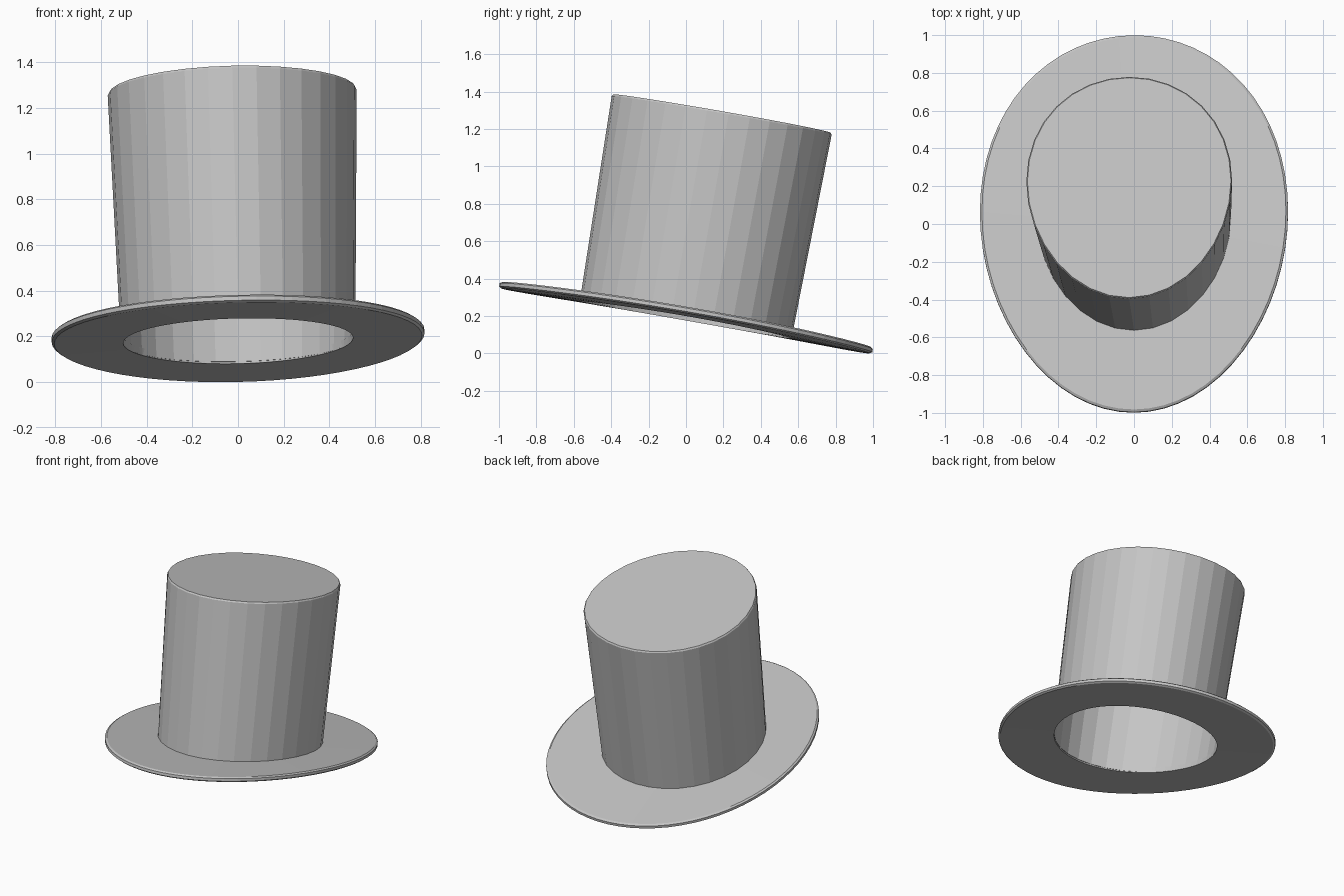
import bpy
import bmesh
import math
from mathutils import Matrix, Vector

PITCH, ROLL = math.radians(-10.0), math.radians(-1.35)
EGG = 0.06  # how far the widest point sits behind the middle

cube = bpy.data.objects.get("Cube")
if cube:
    bpy.data.objects.remove(cube, do_unlink=True)

felt = bpy.data.materials.new("grey_felt")
felt.use_nodes = True
GREY = (0.56, 0.56, 0.56, 1)
felt.diffuse_color = GREY
felt.node_tree.nodes["Principled BSDF"].inputs["Base Color"].default_value = GREY


def oval(rx, ry, z, sides):
    """Egg-shaped ring, slightly fuller towards the back."""
    for i in range(sides):
        a = math.tau * i / sides
        yield Vector((rx * math.cos(a), ry * (math.sin(a) + EGG * math.cos(a) ** 2), z))


def loft(name, rings, sides, closed):
    """Skin rings (rx, ry, z); closed joins last to first, else caps both ends."""
    bm = bmesh.new()
    loops = [[bm.verts.new(p) for p in oval(*ring, sides)] for ring in rings]
    pairs = list(zip(loops, loops[1:]))
    if closed:
        pairs.append((loops[-1], loops[0]))
    else:
        bm.faces.new(loops[0])
        bm.faces.new(loops[-1])
    for lower, upper in pairs:
        for i in range(sides):
            j = (i + 1) % sides
            bm.faces.new((lower[i], lower[j], upper[j], upper[i]))
    bmesh.ops.recalc_face_normals(bm, faces=bm.faces)
    mesh = bpy.data.meshes.new(name)
    bm.to_mesh(mesh)
    bm.free()
    mesh.materials.append(felt)
    ob = bpy.data.objects.new(name, mesh)
    bpy.context.collection.objects.link(ob)
    return ob


# Oval brim with softened rim and an opening for the head
brim = loft("brim", [
    (0.503, 0.57, 0), (0.805, 1.0, 0), (0.816, 1.013, 0.008),
    (0.816, 1.013, 0.026), (0.805, 1.0, 0.034), (0.503, 0.57, 0.034),
], 64, closed=True)

# Curl the brim sides up gently
for v in brim.data.vertices:
    v.co.z += 0.022 * v.co.x ** 2 + 0.008 * (1 - v.co.y ** 2)

# Slightly flared hollow crown: inner lid, inner wall, outer wall, bevelled top
crown = loft("crown", [
    (0.535, 0.586, 1.108), (0.505, 0.567, 0.014), (0.513, 0.575, 0.014),
    (0.545, 0.597, 1.115), (0.539, 0.591, 1.125),
], 32, closed=False)

# Tip the hat back and sideways, then rest it on the ground and centre it
tilt = Matrix.Rotation(PITCH, 4, "X") @ Matrix.Rotation(ROLL, 4, "Y")
parts = (brim, crown)
for ob in parts:
    ob.data.transform(tilt)
points = [v.co for ob in parts for v in ob.data.vertices]
low = Vector([min(p[k] for p in points) for k in range(3)])
high = Vector([max(p[k] for p in points) for k in range(3)])
shift = Vector((-(low.x + high.x) / 2, -(low.y + high.y) / 2, -low.z))
for ob in parts:
    ob.data.transform(Matrix.Translation(shift))
    ob.data.update()
